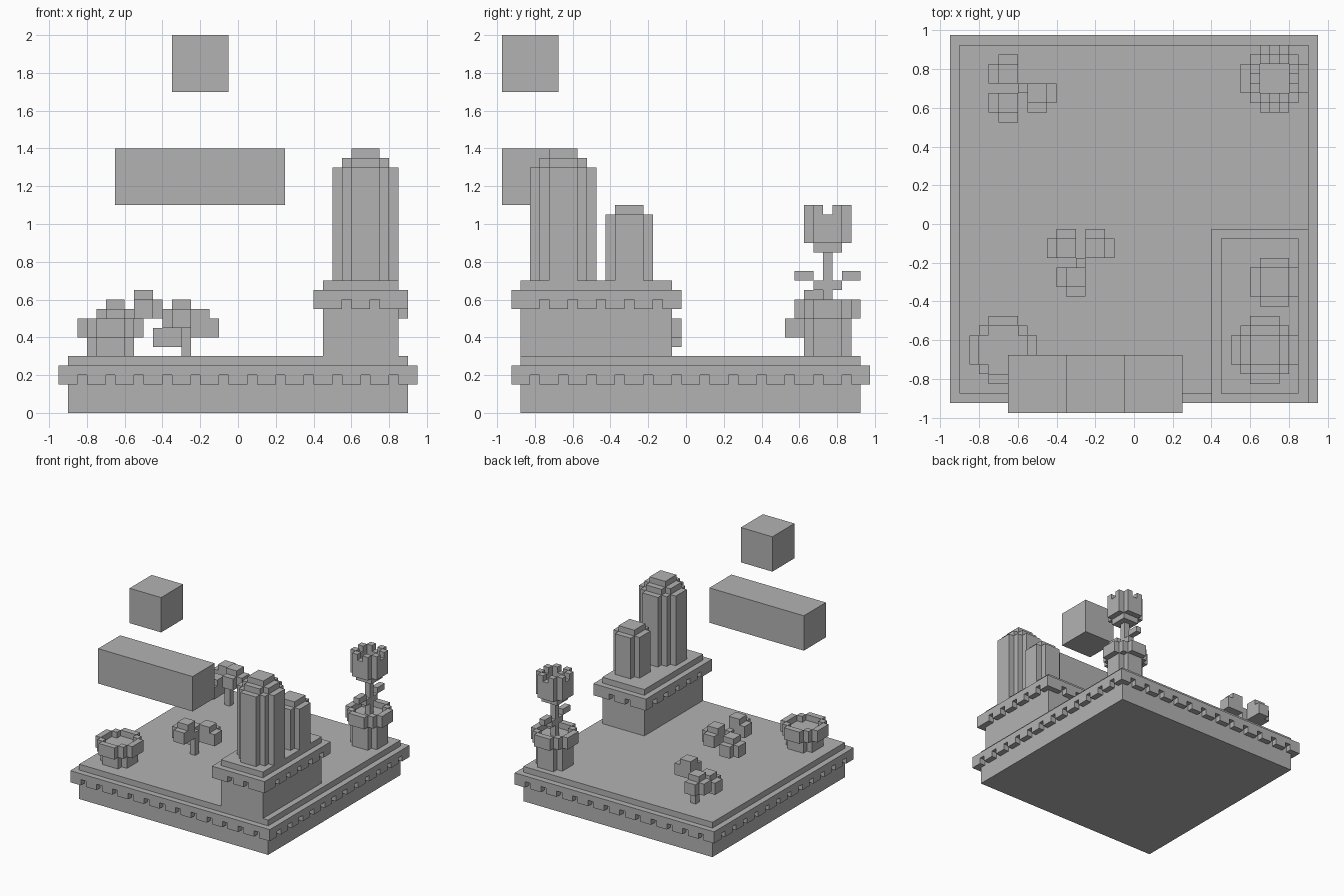
import bpy
import bmesh
from mathutils import Matrix

U = 0.05  # edge of one block

if "Cube" in bpy.data.objects:
    bpy.data.objects.remove(bpy.data.objects["Cube"])

stone = bpy.data.materials.new("plain_grey")
stone.use_nodes = True
grey = (0.45, 0.45, 0.45, 1)
stone.diffuse_color = grey
stone.node_tree.nodes["Principled BSDF"].inputs["Base Color"].default_value = grey


class Part:
    """A blocky part; all sizes are counted in blocks."""

    def __init__(self, name):
        self.name = name
        self.bm = bmesh.new()

    def box(self, x, y, z):
        mid = [(a + b) / 2 * U for a, b in (x, y, z)]
        mid[1] -= U / 2
        size = [(b - a) * U for a, b in (x, y, z)]
        bmesh.ops.create_cube(self.bm, size=1, matrix=Matrix.Translation(mid) @ Matrix.Diagonal((*size, 1)))

    def disc(self, n, x, y, z):
        # stepped round slab, n blocks wide
        for i in range((n - 1) // 2):
            j = (n - 3) // 2 - i
            self.box((x + i, x + n - i), (y + j, y + n - j), z)

    def ring(self, n, x, y, z):
        # one-block wall around a stepped round slab
        c = (n - 3) // 2
        for k in (0, n - 1):
            self.box((x + c, x + c + 3), (y + k, y + k + 1), z)
            self.box((x + k, x + k + 1), (y + c, y + c + 3), z)
        if n == 7:
            for i in (1, 5):
                for j in (1, 5):
                    self.box((x + i, x + i + 1), (y + j, y + j + 1), z)

    def plinth(self, x, y, z, top, first):
        # body, overhanging rim with teeth below it, and a top step
        self.box(x, y, (z, top - 2))
        rx, ry = (x[0] - 1, x[1] + 1), (y[0] - 1, y[1] + 1)
        self.box(rx, ry, (top - 2, top - 1))
        self.box(x, y, (top - 1, top))
        low = (top - 3, top - 2)
        for axis, (a, b) in enumerate((rx, ry)):
            gaps = list(range(a + first, b - 1, 3))
            for s, e in zip([a] + [g + 1 for g in gaps], gaps + [b]):
                for k in (ry if axis == 0 else rx):
                    side = (k, k + 1) if k < (ry if axis == 0 else rx)[1] else (k - 1, k)
                    if axis == 0:
                        self.box((s, e), side, low)
                    else:
                        self.box(side, (s, e), low)

    def tuft(self, x, y, z, dx, dy):
        # three-block leaf clump with its outer edges stepped away
        fx = (x, x + 2) if dx > 0 else (x + 1, x + 3)
        fy = (y, y + 2) if dy > 0 else (y + 1, y + 3)
        self.box((x, x + 3), fy, (z, z + 2))
        self.box(fx, (y, y + 3), (z, z + 2))
        self.box(fx, fy, (z, z + 3))

    def done(self):
        mesh = bpy.data.meshes.new(self.name)
        self.bm.to_mesh(mesh)
        self.bm.free()
        mesh.materials.append(stone)
        obj = bpy.data.objects.new(self.name, mesh)
        bpy.context.collection.objects.link(obj)


# Ground slab and raised pedestal
p = Part("ground_slab")
p.plinth((-18, 18), (-17, 19), 0, 6, 2)
p.done()
p = Part("pedestal")
p.plinth((9, 17), (-17, -1), 6, 14, 3)
p.done()

# Two stepped columns on the pedestal
p = Part("tall_column")
p.disc(7, 10, -16, (14, 26))
p.disc(5, 11, -15, (26, 27))
p.disc(3, 12, -14, (27, 28))
p.done()
p = Part("short_column")
p.disc(5, 12, -8, (14, 21))
p.disc(3, 13, -7, (21, 22))
p.done()

# Floating blocks
p = Part("floating_beam")
p.box((-13, 5), (-19, -13), (22, 28))
p.done()
p = Part("floating_cube")
p.box((-7, -1), (-19, -13), (34, 40))
p.done()

# Round pots with a wider rim
for name, x, y, rim in (("front_pot", -17, -16, 8), ("back_pot", 11, 12, 10)):
    p = Part(name)
    p.disc(5, x + 1, y + 1, (6, rim + 1))
    p.ring(7, x, y, (rim, rim + 2))
    p.done()

# Flower: stem, leaves, cup and petal tips
p = Part("flower_stem")
p.box((14, 15), (15, 16), (11, 17))
p.box((14, 15), (14, 17), (13, 14))
for y in (12, 17):
    p.box((14, 15), (y, y + 2), (14, 15))
p.done()
p = Part("flower_head")
p.disc(3, 13, 14, (17, 18))
p.disc(5, 12, 13, (18, 20))
p.ring(5, 12, 13, (20, 21))
for i in (0, 4):
    for j in (1, 3):
        p.box((12 + i, 13 + i), (13 + j, 14 + j), (21, 22))
        p.box((12 + j, 13 + j), (13 + i, 14 + i), (21, 22))
p.done()

# Small trees: trunk and three leaf clumps
p = Part("middle_tree")
p.box((-6, -5), (-4, -3), (6, 10))
p.tuft(-9, -3, 7, -1, 1)
p.tuft(-5, -3, 8, 1, 1)
p.tuft(-8, -7, 9, -1, -1)
p.done()
p = Part("back_tree")
p.box((-12, -11), (14, 15), (6, 11))
p.tuft(-15, 15, 9, -1, 1)
p.tuft(-15, 11, 8, -1, -1)
p.tuft(-11, 12, 10, 1, -1)
p.done()
